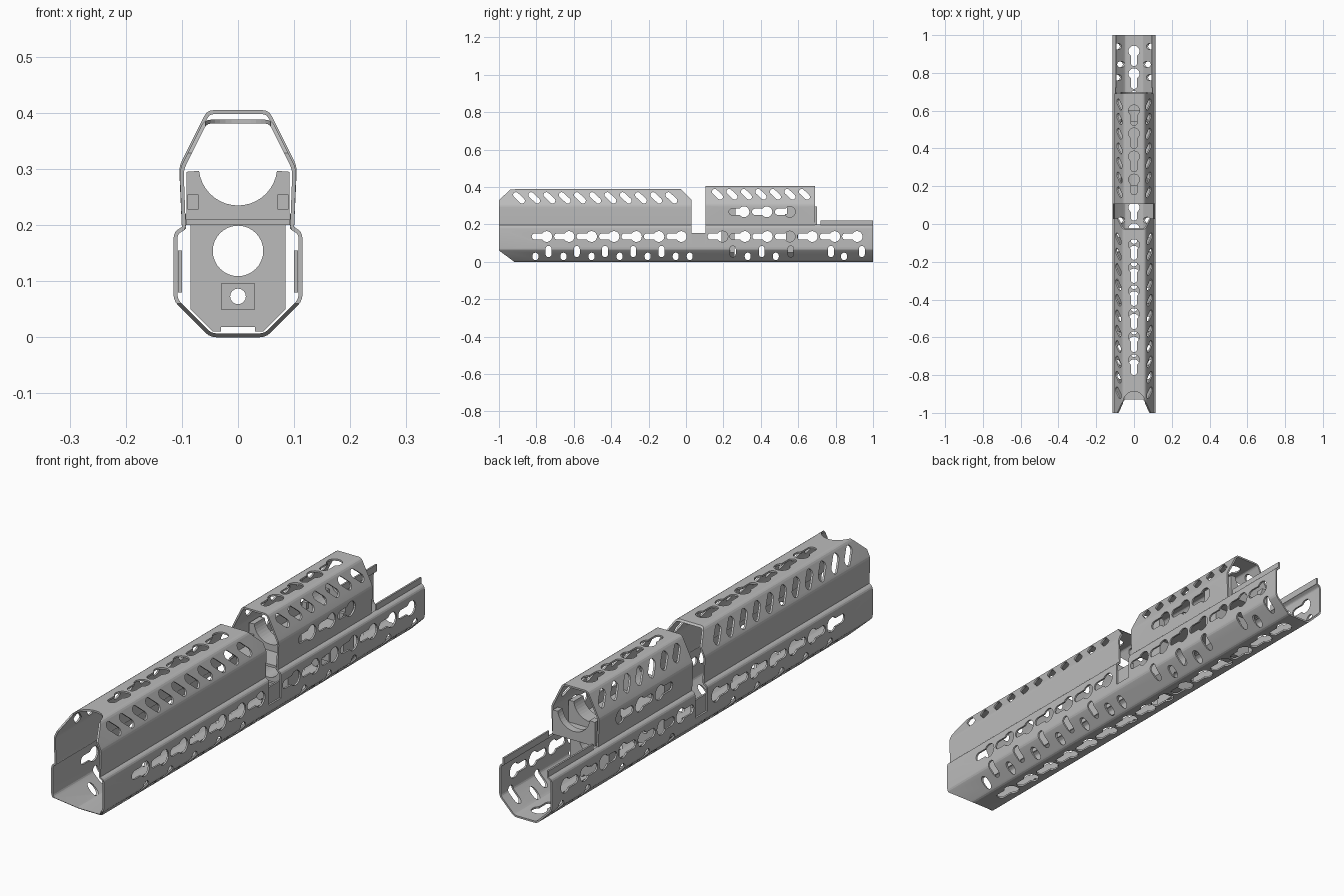
import bpy, bmesh, math

old = bpy.data.objects.get("Cube")
if old:
    bpy.data.objects.remove(old, do_unlink=True)

grey = bpy.data.materials.new("metal_grey")
grey.use_nodes = True
COLOR = (0.5, 0.5, 0.5, 1)
grey.diffuse_color = COLOR
grey.node_tree.nodes["Principled BSDF"].inputs["Base Color"].default_value = COLOR


def make_object(name, bm):
    mesh = bpy.data.meshes.new(name)
    bm.to_mesh(mesh)
    bm.free()
    mesh.materials.append(grey)
    ob = bpy.data.objects.new(name, mesh)
    bpy.context.collection.objects.link(ob)
    return ob


def add_prism(bm, pts, axis, a, b):
    """Extrude a 2D outline along one axis between a and b."""
    def place(p, t):
        return {"x": (t, p[0], p[1]), "y": (p[0], t, p[1]), "z": (p[0], p[1], t)}[axis]
    ends = [[bm.verts.new(place(p, t)) for p in pts] for t in (a, b)]
    n = len(pts)
    for e in ends:
        bm.faces.new(e)
    for i in range(n):
        j = (i + 1) % n
        bm.faces.new((ends[0][i], ends[0][j], ends[1][j], ends[1][i]))


def prisms(name, outlines, axis, a, b):
    bm = bmesh.new()
    for pts in outlines:
        add_prism(bm, pts, axis, a, b)
    bmesh.ops.recalc_face_normals(bm, faces=bm.faces)
    return make_object(name, bm)


def rect(u0, u1, v0, v1):
    return [(u0, v0), (u1, v0), (u1, v1), (u0, v1)]


def arc(cu, cv, r, start, end, n=10):
    return [(cu + r * math.cos(start + (end - start) * i / n),
             cv + r * math.sin(start + (end - start) * i / n)) for i in range(n + 1)]


def circle(cu, cv, r, n=32):
    return arc(cu, cv, r, 0, math.tau, n)[:-1]


def keyhole(u, v, r=0.029, w=0.017, tail=0.08):
    """Round hole with a narrower tail toward -u."""
    a = math.pi - math.asin(w / r)
    return arc(u, v, r, -a, a, 16) + arc(u - tail + w, v, w, math.pi / 2, 1.5 * math.pi, 8)


def swapped(outlines):
    return [[(v, u) for u, v in k] for k in outlines]


def capsule(u, v, length, w, tilt):
    """Slot with round ends, its long axis at the tilt angle."""
    h = length / 2 - w
    du, dv = h * math.cos(tilt), h * math.sin(tilt)
    q = math.pi / 2
    return (arc(u + du, v + dv, w, tilt - q, tilt + q, 8)
            + arc(u - du, v - dv, w, tilt + q, tilt + 3 * q, 8))


def rounded(path, r=0.012, n=3):
    """Round the inner corners of an open path."""
    out = [path[0]]
    for p, c, q in zip(path, path[1:], path[2:]):
        def toward(e):
            d = math.dist(c, e)
            k = min(r, d * 0.45) / d
            return c[0] + (e[0] - c[0]) * k, c[1] + (e[1] - c[1]) * k
        s, e = toward(p), toward(q)
        for i in range(n + 1):
            t = i / n
            out.append(tuple((1 - t) ** 2 * s[k] + 2 * t * (1 - t) * c[k] + t * t * e[k]
                             for k in (0, 1)))
    return out + [path[-1]]


def finish(ob, cutters=()):
    for c in cutters:
        m = ob.modifiers.new("cut", "BOOLEAN")
        m.operation, m.solver, m.object = "DIFFERENCE", "EXACT", c
        m.use_self = True
    bpy.context.view_layer.update()
    mesh = bpy.data.meshes.new_from_object(ob.evaluated_get(bpy.context.evaluated_depsgraph_get()))
    ob.modifiers.clear()
    ob.data = mesh
    mesh.shade_smooth()
    mesh.set_sharp_from_angle(angle=math.radians(8))
    for c in cutters:
        bpy.data.objects.remove(c, do_unlink=True)


def shell(name, half, y0, y1, cutters):
    """Folded sheet from a half profile running left to right over the top."""
    path = rounded(half + [(-x, z) for x, z in reversed(half)])
    bm = bmesh.new()
    rows = [[bm.verts.new((x, y, z)) for x, z in path] for y in (y0, y1)]
    for i in range(len(path) - 1):
        bm.faces.new((rows[0][i], rows[0][i + 1], rows[1][i + 1], rows[1][i]))
    ob = make_object(name, bm)
    m = ob.modifiers.new("thickness", "SOLIDIFY")
    m.thickness, m.offset, m.use_even_offset = 0.007, -1, True
    finish(ob, cutters)


UP = math.pi / 2

# Lower shell: keyholes on sides and underside, staggered slots on the chamfers
key_y = [-0.745 + 0.12 * i for i in range(7)] + [0.195 + 0.12 * i for i in range(7)]
side_keys = [keyhole(y, 0.135) for y in key_y]
under_keys = [keyhole(y, 0) for y in key_y] + [keyhole(0.087, 0, tail=0.07)]
low_y = [-0.805 + 0.15 * i for i in range(6)] + [0.02, 0.33, 0.48, 0.845]
high_y = [-0.735 + 0.151 * i for i in range(5)] + [0.25, 0.405, 0.56, 0.775, 0.94]
low_slots = [capsule(y, 0.029, 0.04, 0.016, UP) for y in low_y]
high_slots = [capsule(y, 0.055, 0.06, 0.016, UP) for y in high_y]
nose = [(-1.01, 0.068), (-0.905, -0.01), (-1.01, -0.01)]
notch = rect(0.03, 0.105, 0.09, 0.25)
shell("lower_shell",
      [(0.098, 0.198), (0.115, 0.187), (0.115, 0.065), (0.05, 0)], -1, 1,
      [prisms("end_cut", [nose, notch], "x", -0.2, 0.2),
       prisms("side_cut", side_keys, "x", -0.2, 0.2),
       prisms("low_cut", low_slots, "x", -0.2, 0.2),
       prisms("high_cut", high_slots, "x", -0.2, 0.2),
       prisms("under_cut", swapped(under_keys), "z", -0.05, 0.02)])

# Front top cover with slanted vents and scooped nose
vents = [capsule(-0.893 + 0.0815 * i, 0.342, 0.075, 0.015, -0.75) for i in range(11)]
ends = [[(-1.02, 0.31), (-0.925, 0.4), (-1.02, 0.4)], [(0.05, 0.31), (-0.04, 0.4), (0.05, 0.4)]]
top_keys = [keyhole(-0.11 - 0.122 * i, 0) for i in range(6)]
shell("front_top_cover",
      [(-0.1, 0.195), (-0.104, 0.3), (-0.06, 0.388)], -1, 0.03,
      [prisms("vent_cut", vents + ends, "x", -0.2, 0.2),
       prisms("top_cut", swapped(top_keys) + [circle(0, -0.945, 0.058)], "z", 0.36, 0.45)])

# Rear top cover, slightly taller
vents = [capsule(0.168 + 0.0775 * i, 0.361, 0.07, 0.015, -0.75) for i in range(7)]
keys = [keyhole(0.31 + 0.1225 * i, 0.267) for i in range(3)]
top_keys = [keyhole(0.235 + 0.122 * i, 0) for i in range(4)]
shell("rear_top_cover",
      [(-0.1, 0.195), (-0.105, 0.305), (-0.055, 0.405)], 0.105, 0.69,
      [prisms("vent_cut", vents + keys, "x", -0.2, 0.2),
       prisms("top_cut", swapped(top_keys), "z", 0.38, 0.45)])

# Raised rims at the open rear end and lining of the side notches
for side, s in (("left", 1), ("right", -1)):
    finish(prisms(side + "_rear_rim", [rect(s * 0.093, s * 0.1, 0.193, 0.22)], "y", 0.72, 1))
    finish(prisms(side + "_notch_lining", [rect(0.02, 0.115, 0.08, 0.155)], "x",
                  s * 0.1, s * 0.107))

# Clamp blocks around the bore, with a screw hole below
clamp = [(0.085, 0.2), (0.085, 0.05), (0.045, 0.01), (0.03, 0.01), (0.03, 0.018)]
clamp += [(-x, z) for x, z in reversed(clamp)]
bolt_plate = rect(-0.03, 0.03, 0.05, 0.096)
for name, y0, y1 in (("front_clamp", 0.19, 0.26), ("rear_clamp", 0.535, 0.6)):
    finish(prisms(name, [clamp], "y", y0, y1),
           [prisms("bore_cut", [circle(0, 0.154, 0.045), circle(0, 0.073, 0.014)], "y", 0, 1)])
    finish(prisms(name + "_bolt_plate", [bolt_plate], "y", y0 - 0.01, y0),
           [prisms("bolt_cut", [circle(0, 0.073, 0.014, 16)], "y", 0, 1)])

# Floor under the tube and cradles with a rounded seat
finish(prisms("tube_floor", [rect(-0.093, 0.093, 0.2, 0.21)], "y", 0.105, 0.7))
cradle = ([(-0.092, 0.21), (0.092, 0.21), (0.092, 0.295)]
          + arc(0, 0.305, 0.07, -0.12, -math.pi + 0.12, 18) + [(-0.092, 0.295)])
for name, y0, y1 in (("front_cradle", 0.2, 0.265), ("middle_cradle", 0.54, 0.6),
                     ("rear_cradle", 0.67, 0.7)):
    finish(prisms(name, [cradle], "y", y0, y1))
    finish(prisms(name + "_lugs", [rect(s * 0.07, s * 0.09, 0.228, 0.255) for s in (1, -1)],
                  "y", y0 - 0.012, y0))
